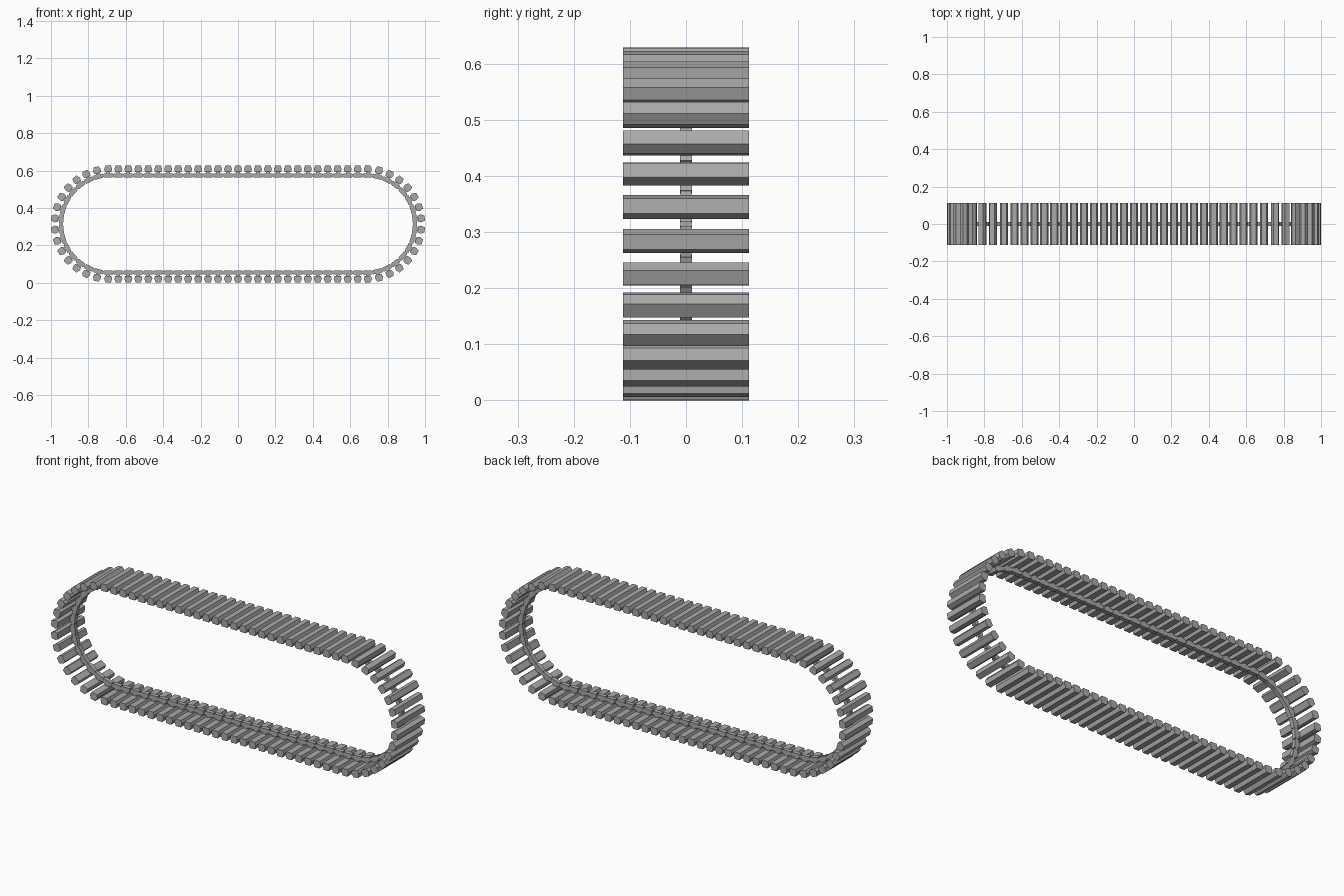
import bpy, bmesh
from math import pi
from mathutils import Matrix, Vector

cube = bpy.data.objects.get("Cube")
if cube:
    bpy.data.objects.remove(cube, do_unlink=True)

grey = bpy.data.materials.new("track_grey")
grey.use_nodes = True
grey.diffuse_color = (0.4, 0.4, 0.4, 1)
grey.node_tree.nodes["Principled BSDF"].inputs["Base Color"].default_value = (0.4, 0.4, 0.4, 1)

HALF_RUN = 0.686     # half length of the straight runs
RADIUS = 0.259       # bend radius along the chain
CENTRE_Z = 0.314
COUNT = 82


def station(s):
    """Matrix on the loop at distance s from the top middle: x along, z outward."""
    run, bend = 2 * HALF_RUN, pi * RADIUS
    s = (s + HALF_RUN) % (2 * (run + bend))
    side = 1
    if s >= run + bend:
        s -= run + bend
        side = -1
    x = min(s, run) - HALF_RUN
    turn = max(0, s - run) / RADIUS + (0 if side == 1 else pi)
    return Matrix.Translation((side * x, 0, CENTRE_Z)) @ Matrix.Rotation(turn, 4, 'Y')


LOOP = 4 * HALF_RUN + 2 * pi * RADIUS
STATIONS = [station(i * LOOP / COUNT) for i in range(COUNT)]


def repeat_profile(name, half_profile, y0, y1, places):
    """Extrude a mirrored (half width, radius) profile across y at every place."""
    bm = bmesh.new()
    outline = half_profile + [(-w, r) for w, r in reversed(half_profile)]
    for m in places:
        a = [bm.verts.new(m @ Vector((w, y0, r))) for w, r in outline]
        b = [bm.verts.new(m @ Vector((w, y1, r))) for w, r in outline]
        bm.faces.new(a)
        bm.faces.new(b[::-1])
        for i in range(len(a)):
            j = (i + 1) % len(a)
            bm.faces.new((a[j], a[i], b[i], b[j]))
    bmesh.ops.recalc_face_normals(bm, faces=bm.faces)
    mesh = bpy.data.meshes.new(name)
    bm.to_mesh(mesh)
    bm.free()
    mesh.materials.append(grey)
    ob = bpy.data.objects.new(name, mesh)
    bpy.context.collection.objects.link(ob)
    return ob


# Wide bevelled tread bars
repeat_profile("tread_bars", [(0.016, 0.277), (0.0215, 0.293), (0.0135, 0.314)],
               -0.112, 0.112, STATIONS)

# Narrow chain links along the middle, and the necks that carry the bars
repeat_profile("chain_links", [(0.0225, 0.248), (0.0235, 0.271)], -0.011, 0.011, STATIONS)
repeat_profile("bar_necks", [(0.01, 0.268), (0.01, 0.279)], -0.011, 0.011, STATIONS)

# Thin joints between neighbouring links
joints = [station((i + 0.5) * LOOP / COUNT) for i in range(COUNT)]
repeat_profile("link_joints", [(0.008, 0.253), (0.008, 0.268)], -0.01, 0.01, joints)
